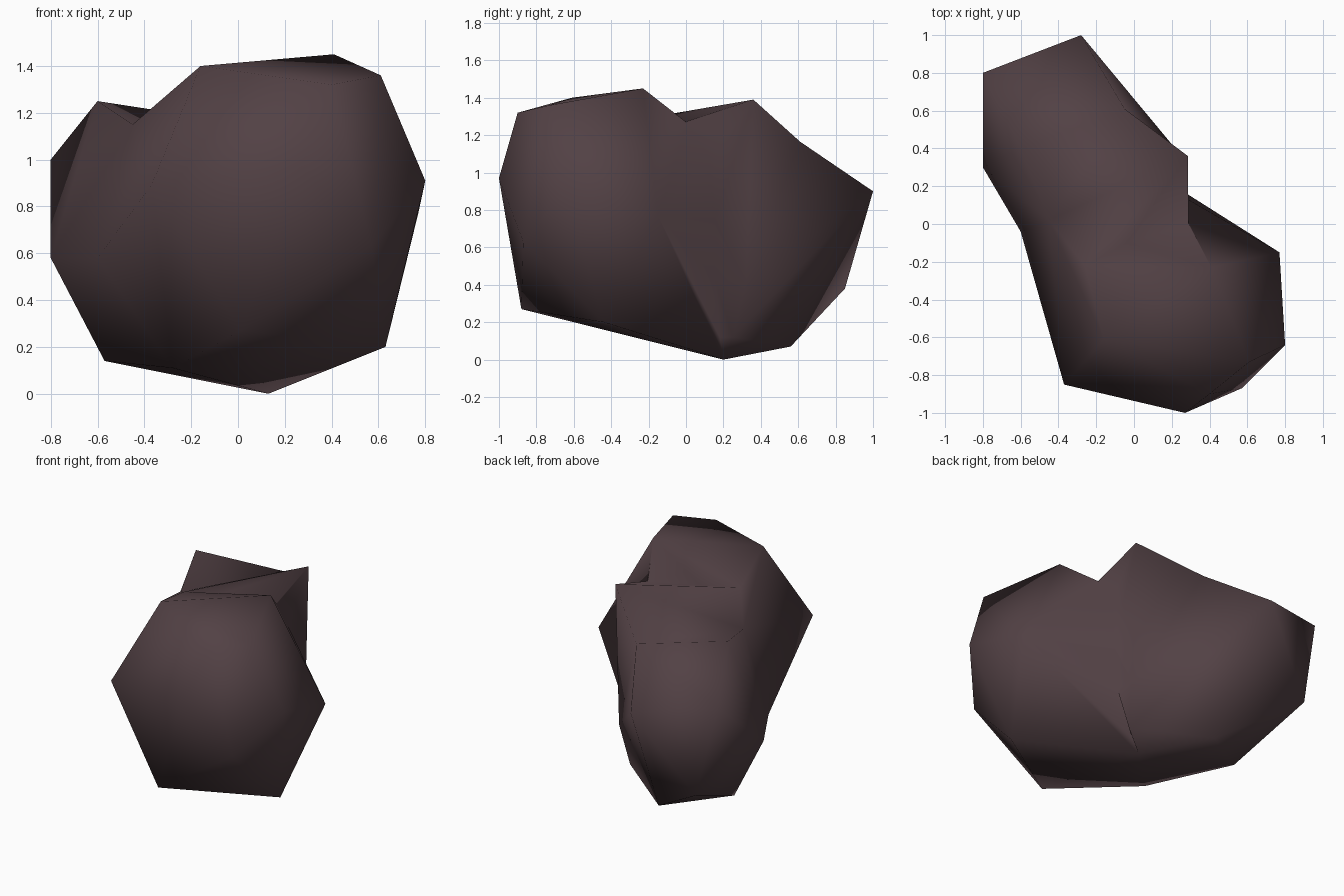
import bpy, bmesh

if "Cube" in bpy.data.objects:
    bpy.data.objects.remove(bpy.data.objects["Cube"])

mat = bpy.data.materials.new("dark brown stone")
mat.diffuse_color = (0.085, 0.053, 0.059, 1)
mat.use_nodes = True
mat.node_tree.nodes["Principled BSDF"].inputs["Base Color"].default_value = mat.diffuse_color


def boulder(name, points):
    """Faceted stone: convex hull of a few corner points."""
    bm = bmesh.new()
    for p in points:
        bm.verts.new(p)
    bmesh.ops.convex_hull(bm, input=bm.verts)
    loose = [v for v in bm.verts if not v.link_faces]
    bmesh.ops.delete(bm, geom=loose, context='VERTS')
    bmesh.ops.recalc_face_normals(bm, faces=bm.faces)
    me = bpy.data.meshes.new(name)
    bm.to_mesh(me)
    bm.free()
    me.materials.append(mat)
    ob = bpy.data.objects.new(name, me)
    bpy.context.collection.objects.link(ob)
    return ob


# corners shared by neighbouring lobes
saddle = (-.45, .02, 1.15)
ridge = (-.26, -.22, 1.29)
shelf = (-.05, .61, 1.165)
waist = (-.6, -.04, .58)
foot = (.13, .2, 0)
base = [(-.57, .29, .14), (-.185, .56, .07), (-.28, -.23, .11)]
side = [(.285, .32, .41), (.25, .25, .12)]

# large front lobe
front = boulder("front_lobe", [
    (-.37, -.85, .89), (.01, -.88, .27), (.63, -.44, .2), (.77, -.15, .77),
    (.8, -.64, .91), (.57, -.87, .63), (.27, -1, .97), (.61, -.73, 1.36),
    (.4, -.9, 1.32), (-.16, -.61, 1.4), (.41, -.23, 1.45),
    (.2, .18, 1.13), (.28, .16, .7), (-.28, -.23, .11),
    foot, ridge, saddle, waist])

# middle lobe with the raised spike
middle = boulder("middle_lobe", [
    (.285, .36, 1.39), (.29, -.1, 1.24), ridge, saddle, shelf, waist, foot,
    *base, *side])

# lower back lobe
back = boulder("back_lobe", [
    (-.6, .4, 1.25), (-.28, 1, .9), (-.8, .8, 1.0), (-.8, .3, .58),
    (-.67, .85, .38), saddle, shelf, waist, *base, *side])

# fuse the lobes into one rock
for other in (middle, back):
    mod = front.modifiers.new("fuse", 'BOOLEAN')
    mod.operation = 'UNION'
    mod.solver = 'EXACT'
    mod.object = other
dg = bpy.context.evaluated_depsgraph_get()
mesh = bpy.data.meshes.new_from_object(front.evaluated_get(dg))
for ob in (front, middle, back):
    bpy.data.objects.remove(ob)

bm = bmesh.new()
bm.from_mesh(mesh)
bmesh.ops.remove_doubles(bm, verts=bm.verts, dist=0.01)
bmesh.ops.triangulate(bm, faces=bm.faces)
for f in bm.faces:
    f.smooth = True
bm.to_mesh(mesh)
bm.free()
mesh.name = "rock"
rock = bpy.data.objects.new("rock", mesh)
bpy.context.collection.objects.link(rock)
